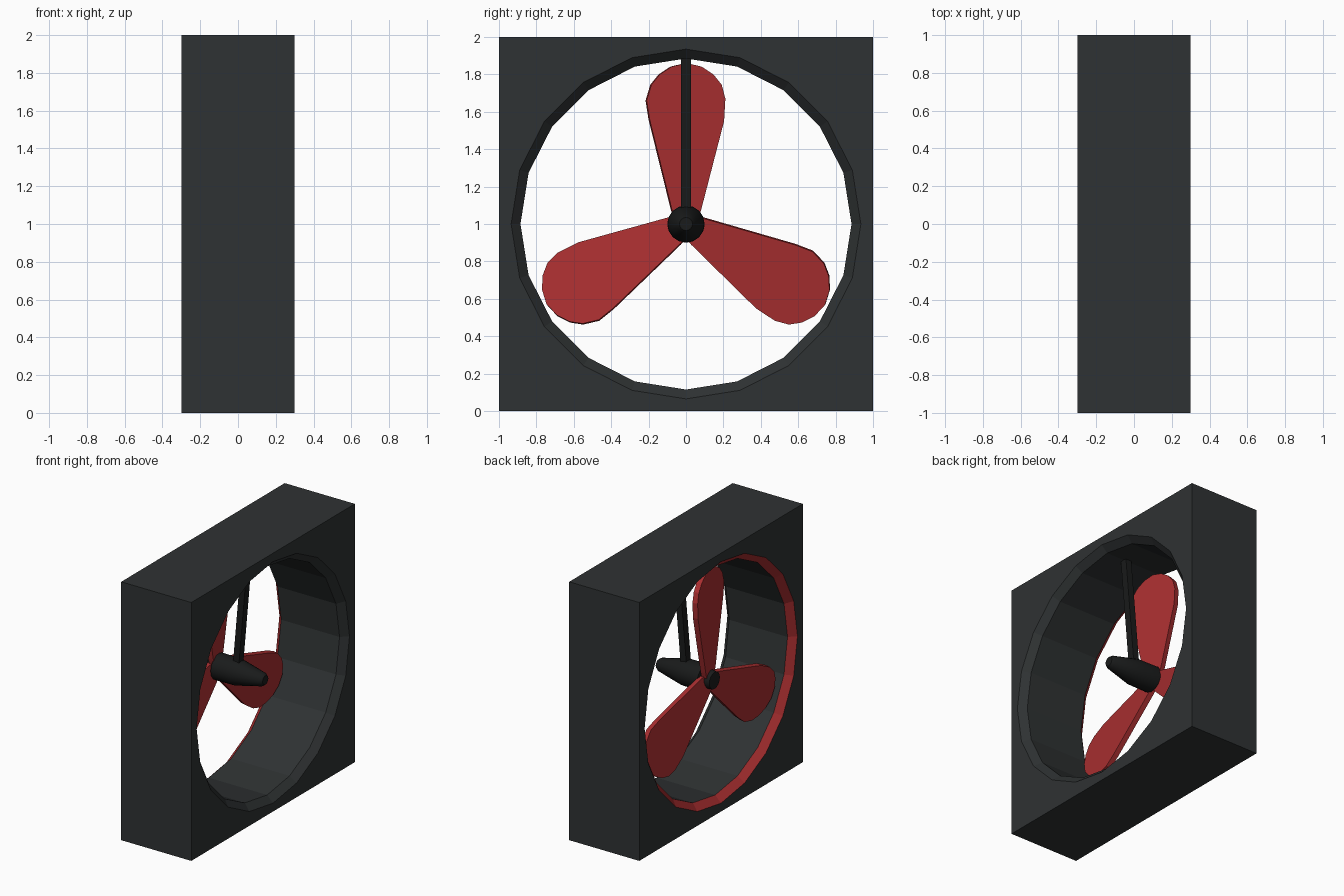
import bpy, bmesh, math
from mathutils import Matrix, Vector

if "Cube" in bpy.data.objects:
    bpy.data.objects.remove(bpy.data.objects["Cube"])

def material(name, rgb):
    m = bpy.data.materials.new(name)
    m.diffuse_color = (*rgb, 1)
    m.use_nodes = True
    m.node_tree.nodes["Principled BSDF"].inputs["Base Color"].default_value = m.diffuse_color
    return m

DARK = material("dark_metal", (0.028, 0.032, 0.033))
BLACK = material("black_metal", (0.01, 0.011, 0.011))
RED = material("red_paint", (0.4, 0.028, 0.03))

def finish(bm, name, mats):
    bmesh.ops.recalc_face_normals(bm, faces=bm.faces)
    me = bpy.data.meshes.new(name)
    bm.to_mesh(me)
    bm.free()
    for m in mats:
        me.materials.append(m)
    ob = bpy.data.objects.new(name, me)
    bpy.context.collection.objects.link(ob)
    return ob

def ring(bm, x, r, n):
    return [bm.verts.new((x, r * math.sin(2 * math.pi * i / n), 1 + r * math.cos(2 * math.pi * i / n)))
            for i in range(n)]

def bridge(bm, a, b, mat=0):
    n = len(a)
    for i in range(n):
        j = (i + 1) % n
        bm.faces.new((a[i], a[j], b[j], b[i])).material_index = mat

def loop_edges(bm, vs):
    out = []
    for i, v in enumerate(vs):
        w = vs[(i + 1) % len(vs)]
        out.append(bm.edges.get((v, w)) or bm.edges.new((v, w)))
    return out

# Square frame with a chamfered 20-sided opening; rear chamfer is red
bm = bmesh.new()
rings = [ring(bm, x, r, 20) for x, r in ((-0.3, 0.935), (-0.25, 0.885), (0.25, 0.885), (0.3, 0.935))]
for k in range(3):
    bridge(bm, rings[k], rings[k + 1], 1 if k == 0 else 0)
squares = [[bm.verts.new((x, y, z)) for y, z in ((-1, 0), (1, 0), (1, 2), (-1, 2))] for x in (-0.3, 0.3)]
bridge(bm, *squares)
for sq, rg, nx in ((squares[0], rings[0], -1), (squares[1], rings[3], 1)):
    bmesh.ops.triangle_fill(bm, edges=loop_edges(bm, sq) + loop_edges(bm, rg),
                            use_beauty=True, normal=(nx, 0, 0))
finish(bm, "frame", [DARK, RED])

# Motor hub, turned about the x axis
bm = bmesh.new()
profile = [(-0.245, 0.065), (-0.17, 0.075), (-0.165, 0.1), (0.0, 0.098), (0.215, 0.05), (0.235, 0.035)]
rings = [ring(bm, x, r, 16) for x, r in profile]
for a, b in zip(rings, rings[1:]):
    bridge(bm, a, b)
bm.faces.new(rings[0])
bm.faces.new(rings[-1])
hub = finish(bm, "motor_hub", [BLACK])

# Leaning support strut from hub to the top of the opening
bm = bmesh.new()
ends = [[bm.verts.new((x + dx * 0.025, dy * 0.028, z)) for dx, dy in ((-1, -1), (1, -1), (1, 1), (-1, 1))]
        for x, z in ((-0.005, 1.0), (0.075, 1.9))]
bridge(bm, *ends)
for e in ends:
    bm.faces.new(e)
finish(bm, "support_strut", [BLACK])

# Three pitched propeller blades
outline = [(-0.055, 0), (-0.08, 0.08), (-0.2, 0.56), (-0.216, 0.66), (-0.19, 0.745), (-0.145, 0.8),
           (-0.08, 0.842), (0, 0.86), (0.08, 0.842), (0.145, 0.8), (0.19, 0.745), (0.21, 0.67),
           (0.203, 0.55), (0.08, 0.08), (0.055, 0)]
for k in range(3):
    bm = bmesh.new()
    sides = [[bm.verts.new((x, y, z)) for y, z in outline] for x in (-0.02, 0.02)]
    bridge(bm, *sides)
    for s in sides:
        bm.faces.new(s)
    pose = (Matrix.Translation(Vector((-0.19, 0, 1))) @ Matrix.Rotation(math.radians(120 * k), 4, 'X')
            @ Matrix.Rotation(math.radians(9), 4, 'Z'))
    bm.transform(pose)
    finish(bm, f"blade_{k + 1}", [RED])

# Round shading on the hub only
bpy.context.view_layer.objects.active = hub
hub.select_set(True)
bpy.ops.object.shade_smooth_by_angle(angle=math.radians(30))
